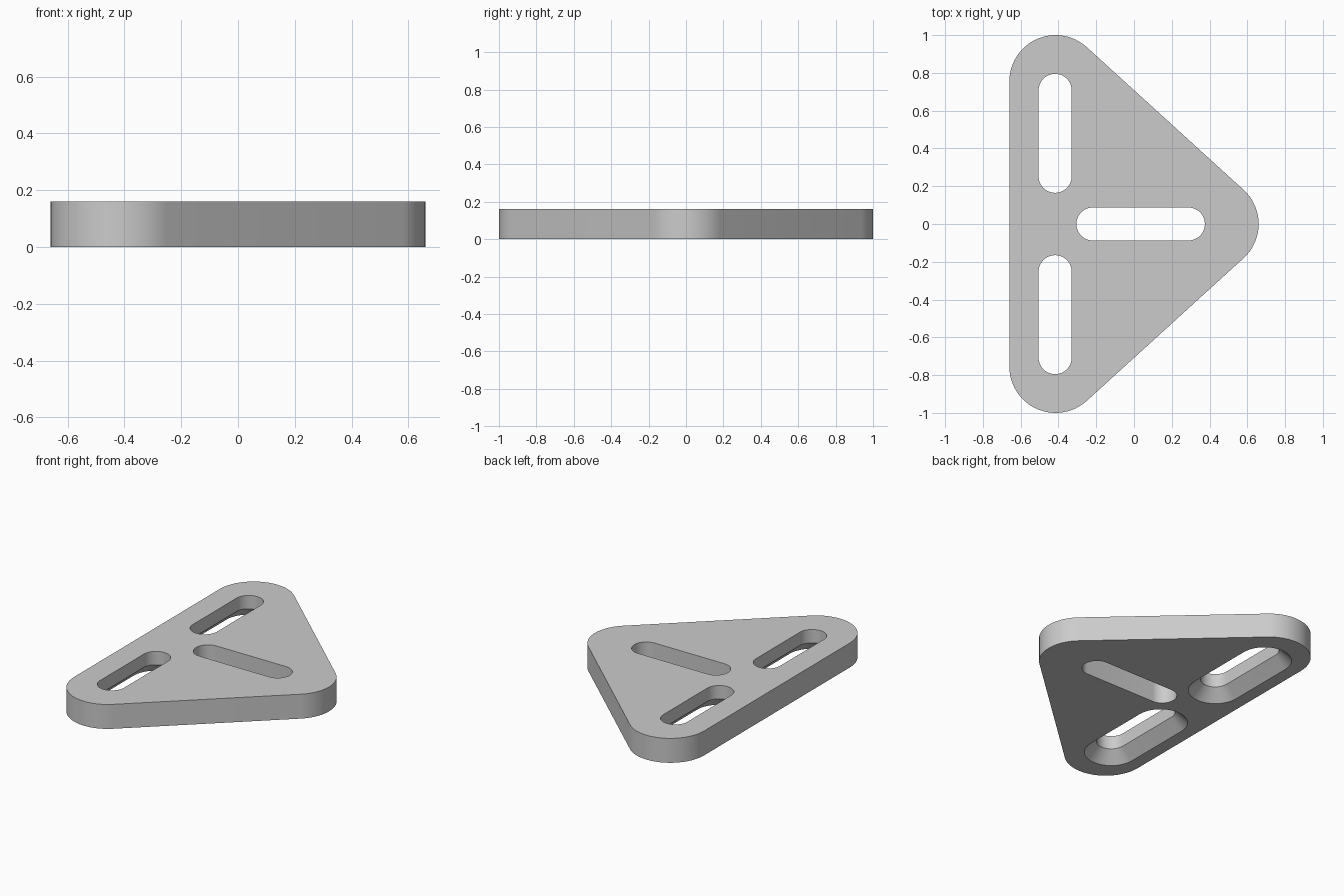
import bpy, bmesh, math
from mathutils import Vector

if "Cube" in bpy.data.objects:
    bpy.data.objects.remove(bpy.data.objects["Cube"], do_unlink=True)

THICK = 0.16
SLOT_R = 0.0875
SINK_R = 0.16
SINK_DEPTH = 0.0725
STEPS = 24


def rounded_outline(centres, radius):
    """Outline of equal circles joined by tangents, centres counter-clockwise."""
    points = []
    count = len(centres)
    for i in range(count):
        prev, here, after = (Vector(centres[(i + k) % count]) for k in (-1, 0, 1))
        d_in, d_out = here - prev, after - here
        start = math.atan2(-d_in.x, d_in.y)
        end = math.atan2(-d_out.x, d_out.y)
        sweep = (end - start) % math.tau
        for s in range(STEPS + 1):
            a = start + sweep * s / STEPS
            points.append((here.x + radius * math.cos(a), here.y + radius * math.sin(a)))
    return points


def loft(name, centres, levels):
    """Solid through the rounded outline at each (radius, height) level."""
    bm = bmesh.new()
    rings = [[bm.verts.new((x, y, z)) for x, y in rounded_outline(centres, r)]
             for r, z in levels]
    for low, high in zip(rings, rings[1:]):
        n = len(low)
        for i in range(n):
            j = (i + 1) % n
            bm.faces.new((low[i], low[j], high[j], high[i]))
    bm.faces.new(rings[0][::-1])
    bm.faces.new(rings[-1])
    bmesh.ops.recalc_face_normals(bm, faces=bm.faces)
    mesh = bpy.data.meshes.new(name)
    bm.to_mesh(mesh)
    bm.free()
    obj = bpy.data.objects.new(name, mesh)
    bpy.context.collection.objects.link(obj)
    return obj


grey = bpy.data.materials.new("plain grey")
grey.use_nodes = True
grey.diffuse_color = (0.6, 0.6, 0.6, 1)
grey.node_tree.nodes["Principled BSDF"].inputs["Base Color"].default_value = (0.6, 0.6, 0.6, 1)

# Triangular plate with rounded corners
plate = loft("slotted_plate", [(-0.415, 0.755), (-0.415, -0.755), (0.415, 0)],
             [(0.245, 0), (0.245, THICK)])
plate.data.materials.append(grey)

# Straight slot along x
straight = [(SLOT_R, -0.1), (SLOT_R, THICK + 0.1)]
cutters = [loft("middle_slot_cutter", [(-0.2175, 0), (0.2875, 0)], straight)]

# Two slots along y, countersunk from below
sunk = [(SINK_R + 0.02, -0.02), (SLOT_R, SINK_DEPTH), (SLOT_R, THICK + 0.1)]
for side, name in ((1, "back"), (-1, "front")):
    ends = sorted((side * 0.2525, side * 0.7075))
    cutters.append(loft(name + "_slot_cutter", [(-0.4175, y) for y in ends], sunk))

for cutter in cutters:
    cutter.hide_render = True
    mod = plate.modifiers.new(cutter.name, "BOOLEAN")
    mod.operation = "DIFFERENCE"
    mod.solver = "EXACT"
    mod.object = cutter

# Apply the cuts, then drop the cutters
bpy.context.view_layer.objects.active = plate
plate.select_set(True)
for mod in list(plate.modifiers):
    bpy.ops.object.modifier_apply(modifier=mod.name)
for cutter in cutters:
    bpy.data.objects.remove(cutter, do_unlink=True)

bpy.ops.object.shade_smooth_by_angle(angle=math.radians(30))
